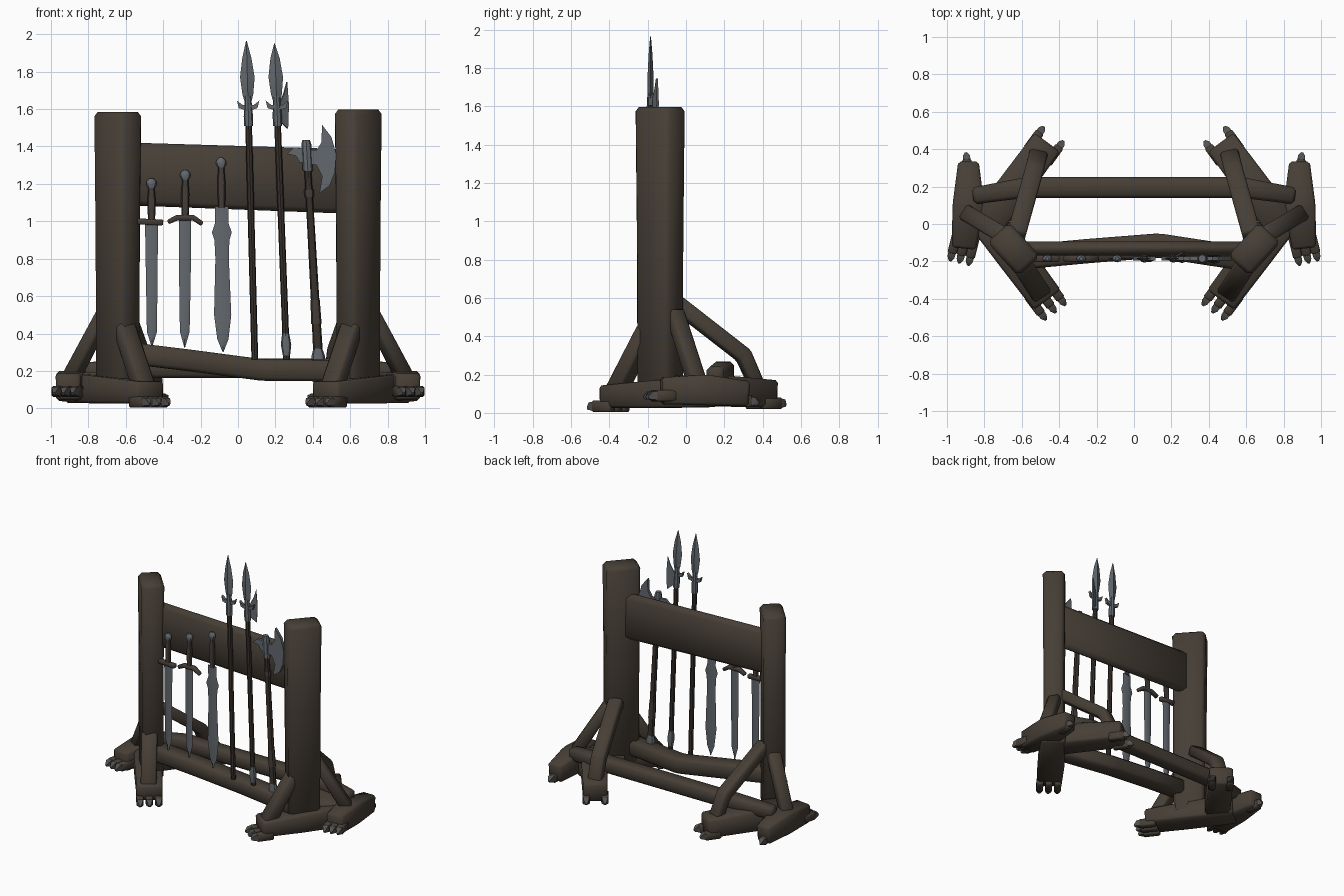
import bpy, bmesh, math
from mathutils import Vector


def material(name, col):
    m = bpy.data.materials.new(name)
    m.diffuse_color = (*col, 1)
    return m


WOOD = material("dark wood", (0.062, 0.049, 0.037))
SHAFT = material("shaft wood", (0.040, 0.031, 0.026))
GRIP = material("worn grip", (0.058, 0.046, 0.040))
STEEL = material("dull steel", (0.125, 0.140, 0.155))
CLAW = material("claw grey", (0.085, 0.083, 0.080))


def finish(name, bm, mat, angle=50):
    bmesh.ops.recalc_face_normals(bm, faces=bm.faces)
    me = bpy.data.meshes.new(name)
    bm.to_mesh(me)
    bm.free()
    me.materials.append(mat)
    me.shade_smooth()
    me.set_sharp_from_angle(angle=math.radians(angle))
    ob = bpy.data.objects.new(name, me)
    bpy.context.collection.objects.link(ob)
    return ob


def skin(bm, rings):
    """Join rings of points into a closed tube."""
    vs = [[bm.verts.new(p) for p in r] for r in rings]
    n = len(vs[0])
    for a, b in zip(vs, vs[1:]):
        for i in range(n):
            bm.faces.new((a[i], a[(i + 1) % n], b[(i + 1) % n], b[i]))
    bm.faces.new(vs[0])
    bm.faces.new(vs[-1])


def bevel(bm, w):
    bmesh.ops.bevel(bm, geom=bm.edges[:], offset=w, segments=1, profile=0.5, affect='EDGES')


CORNERS = ((-1, -1), (1, -1), (1, 1), (-1, 1))


def timber(name, sections, mat=WOOD, bev=0.018):
    """Rectangular bar through sections (point, width, height)."""
    pts = [Vector(s[0]) for s in sections]
    rings = []
    for i, (p, w, h) in enumerate(sections):
        t = (pts[min(i + 1, len(pts) - 1)] - pts[max(i - 1, 0)]).normalized()
        side = t.cross(Vector((0, 0, 1))).normalized()
        up = side.cross(t)
        rings.append([pts[i] + side * w / 2 * a + up * h / 2 * b for a, b in CORNERS])
    bm = bmesh.new()
    skin(bm, rings)
    if bev:
        bevel(bm, bev)
    return finish(name, bm, mat)


def post(name, center, along, rings):
    """Upright post turned to the direction along, rings (z, half length, half width)."""
    u = Vector((*along, 0)).normalized()
    v = Vector((-u.y, u.x, 0))
    c = Vector((*center, 0))
    bm = bmesh.new()
    skin(bm, [[c + u * la * a + v * wb * b + Vector((0, 0, z)) for a, b in CORNERS] for z, la, wb in rings])
    bevel(bm, 0.024)
    return finish(name, bm, WOOD)


def upright(name, line, rings, sides, mat, y=-0.185, angle=40):
    """Loft of rings (z, half width x, half depth y) about a leaning line (x0, z0, x1, z1)."""
    x0, z0, x1, z1 = line
    bm = bmesh.new()
    skin(bm, [[(x0 + (z - z0) * (x1 - x0) / (z1 - z0) + hx * math.cos(i * math.tau / sides),
                y + hy * math.sin(i * math.tau / sides), z) for i in range(sides)]
              for z, hx, hy in rings])
    return finish(name, bm, mat, angle)


def plate(name, outline, mat=STEEL, y=-0.185, t=0.02):
    """Flat outline in x, z with thickness t."""
    bm = bmesh.new()
    f = bm.faces.new([bm.verts.new((x, y - t / 2, z)) for x, z in outline])
    ext = bmesh.ops.extrude_face_region(bm, geom=[f])
    bmesh.ops.translate(bm, vec=(0, t, 0),
                        verts=[v for v in ext['geom'] if isinstance(v, bmesh.types.BMVert)])
    return finish(name, bm, mat, 30)


def toes(name, end, direction, offsets, z, length):
    """Wooden knuckles with pointed claws at the end of a foot."""
    d = Vector((*direction, 0)).normalized()
    side = Vector((d.y, -d.x, 0))
    for i, o in enumerate(offsets):
        p = Vector((*end, z)) + side * o
        timber(f"{name}_knuckle_{i}", [(p - d * 0.10, 0.05, 0.06), (p + d * length * 0.35, 0.05, 0.06)], WOOD, 0.008)
        timber(f"{name}_claw_{i}", [(p + d * length * 0.2, 0.042, 0.05), (p + d * length * 0.6, 0.038, 0.042),
                                    (p + d * length - Vector((0, 0, 0.012)), 0.012, 0.014)], CLAW, 0)


# Posts, clawed feet and braces on both sides
for s, side in ((-1, "left"), (1, "right")):
    top = 1.585 if s < 0 else 1.597
    post(side + "_post", (s * 0.643, -0.135), (-s * 0.68, -0.75),
         [(0.08, 0.113, 0.075), (0.9, 0.116, 0.076), (top, 0.122, 0.08)])

    def bar(name, *secs, bev=0.018):
        timber(f"{side}_{name}", [((s * x, y, z), w, h) for x, y, z, w, h in secs], WOOD, bev)

    bar("front_foot", (0.465, -0.405, 0.085, 0.18, 0.115), (0.64, -0.17, 0.095, 0.19, 0.14),
        (0.86, 0.11, 0.11, 0.18, 0.16), bev=0.014)
    bar("rear_foot", (0.465, 0.435, 0.10, 0.17, 0.14), (0.66, 0.17, 0.115, 0.18, 0.16),
        (0.80, -0.02, 0.115, 0.18, 0.16), bev=0.014)
    bar("outer_foot", (0.91, -0.13, 0.115, 0.13, 0.14), (0.885, 0.10, 0.12, 0.17, 0.16),
        (0.885, 0.33, 0.10, 0.11, 0.13), bev=0.014)
    bar("front_brace", (0.50, -0.37, 0.10, 0.11, 0.09), (0.61, -0.20, 0.44, 0.11, 0.08), bev=0.012)
    bar("outer_brace", (0.90, 0.06, 0.15, 0.09, 0.08), (0.70, -0.06, 0.53, 0.09, 0.07), bev=0.012)
    bar("rear_brace", (0.51, 0.38, 0.12, 0.10, 0.07), (0.53, 0.30, 0.30, 0.10, 0.08),
        (0.63, -0.06, 0.58, 0.10, 0.08), bev=0.012)
    toes(side + "_front", (s * 0.455, -0.425), (-s * 0.6, -0.8), (-0.065, 0, 0.065), 0.034, 0.06)
    toes(side + "_rear", (s * 0.46, 0.44), (-s * 0.58, 0.8), (-0.065, 0.065), 0.05, 0.05)
    toes(side + "_outer", (s * 0.92, -0.15), (s * 0.25, -1), (-0.05, 0, 0.05), 0.09, 0.06)
    toes(side + "_outer_rear", (s * 0.893, 0.33), (s * 0.1, 1), (0,), 0.06, 0.05)

# Cross bars
timber("top_beam", [((-0.64, -0.13, 1.255), 0.075, 0.335), ((0.62, -0.13, 1.212), 0.075, 0.345)], bev=0.028)
timber("front_rail", [((-0.62, -0.18, 0.30), 0.13, 0.115), ((-0.25, -0.145, 0.255), 0.13, 0.115),
                      ((0.13, -0.115, 0.205), 0.13, 0.115), ((0.62, -0.19, 0.20), 0.13, 0.115)])
timber("rear_rail", [((-0.86, 0.15, 0.195), 0.09, 0.09), ((-0.58, 0.195, 0.215), 0.11, 0.105),
                     ((0.58, 0.195, 0.215), 0.11, 0.105), ((0.86, 0.15, 0.195), 0.09, 0.09)])


# Swords: blade, grip, pommel
def sword(name, line, blade, grip_top):
    upright(name + "_blade", line, [(z, w, 0.010) for z, w in blade], 4, STEEL, angle=50)
    z0 = blade[-1][0]
    upright(name + "_grip", line, [(z0 - 0.01, 0.019, 0.017), ((z0 + grip_top) / 2, 0.022, 0.018),
                                   (grip_top - 0.04, 0.015, 0.014)], 8, GRIP)
    upright(name + "_pommel", line, [(grip_top - 0.055, 0.016, 0.014), (grip_top - 0.035, 0.028, 0.02),
                                     (grip_top - 0.015, 0.026, 0.019), (grip_top, 0.01, 0.01)], 8, STEEL)


sword("short_sword", (-0.46, 0.33, -0.463, 1.2),
      [(0.33, 0.002), (0.41, 0.027), (0.7, 0.031), (1.0, 0.035)], 1.23)
timber("short_sword_guard", [((-0.54, -0.185, 1.0), 0.035, 0.032), ((-0.40, -0.185, 0.993), 0.035, 0.032)],
       GRIP, 0.006)
sword("long_sword", (-0.285, 0.325, -0.282, 1.25),
      [(0.325, 0.002), (0.41, 0.026), (0.7, 0.031), (1.02, 0.032)], 1.275)
timber("long_sword_guard", [((-0.375, -0.185, 0.995), 0.03, 0.025), ((-0.325, -0.185, 1.02), 0.035, 0.03),
                            ((-0.24, -0.185, 1.02), 0.035, 0.03), ((-0.19, -0.185, 0.985), 0.03, 0.025)],
       GRIP, 0.006)
sword("broad_sword", (-0.08, 0.30, -0.09, 1.31),
      [(0.30, 0.002), (0.37, 0.03), (0.5, 0.046), (0.8, 0.036), (0.90, 0.040), (0.94, 0.053),
       (0.99, 0.036), (1.08, 0.036)], 1.34)

# Spears with leaf heads
for name, line, tip in (("winged_spear", (0.09, 0.26, 0.045, 1.96), 1.965),
                        ("halberd", (0.26, 0.26, 0.195, 1.95), 1.95)):
    x0, z0, x1, z1 = line
    upright(name + "_shaft", line, [(0.26, 0.018, 0.017), (1.55, 0.018, 0.017)], 8, SHAFT)
    upright(name + "_socket", line, [(1.51, 0.024, 0.022), (1.56, 0.025, 0.022), (1.67, 0.017, 0.016)], 8, STEEL)
    upright(name + "_head", line, [(1.63, 0.016, 0.014), (1.68, 0.029, 0.016), (1.77, 0.039, 0.015),
                                   (1.87, 0.025, 0.01), (tip, 0.002, 0.002)], 4, STEEL)
    cx = x0 + (1.61 - z0) * (x1 - x0) / (z1 - z0)
    plate(name + "_wings", [(cx - 0.06, 1.645), (cx - 0.05, 1.605), (cx, 1.59), (cx + 0.05, 1.605),
                            (cx + 0.06, 1.645), (cx + 0.03, 1.622), (cx - 0.03, 1.622)])
upright("halberd_butt", (0.26, 0.26, 0.195, 1.95),
        [(0.26, 0.016, 0.014), (0.34, 0.028, 0.024), (0.4, 0.019, 0.018)], 8, STEEL)
# The small axe blade is turned back a little
blade = plate("halberd_blade", [(0.01, 1.54), (0.065, 1.495), (0.07, 1.62), (0.06, 1.745), (0.04, 1.68),
                                (0.01, 1.62)], y=0, t=0.012)
blade.location = (0.208, -0.18, 0)
blade.rotation_euler = (0, 0, math.radians(28))

# Battle axe
AXE = (0.43, 0.26, 0.365, 1.42)
upright("axe_shaft", AXE, [(0.3, 0.026, 0.022), (0.56, 0.023, 0.02), (1.40, 0.018, 0.018)], 8, SHAFT)
upright("axe_grip", AXE, [(0.45, 0.028, 0.024), (0.58, 0.025, 0.022)], 8, GRIP)
upright("axe_butt", AXE, [(0.26, 0.036, 0.026), (0.28, 0.036, 0.026), (0.32, 0.024, 0.022)], 8, STEEL)
upright("axe_collar", AXE, [(1.13, 0.026, 0.022), (1.17, 0.026, 0.022)], 8, GRIP)
upright("axe_socket", AXE, [(1.27, 0.027, 0.026), (1.41, 0.027, 0.026), (1.435, 0.02, 0.02)], 8, STEEL)
plate("axe_blade", [(0.37, 1.31), (0.42, 1.30), (0.45, 1.24), (0.435, 1.15), (0.49, 1.19), (0.518, 1.26),
                    (0.525, 1.36), (0.50, 1.45), (0.45, 1.515), (0.445, 1.42), (0.42, 1.38), (0.37, 1.38)], t=0.022)
plate("axe_spike", [(0.36, 1.39), (0.30, 1.395), (0.262, 1.36), (0.31, 1.35), (0.33, 1.315), (0.36, 1.31)])
